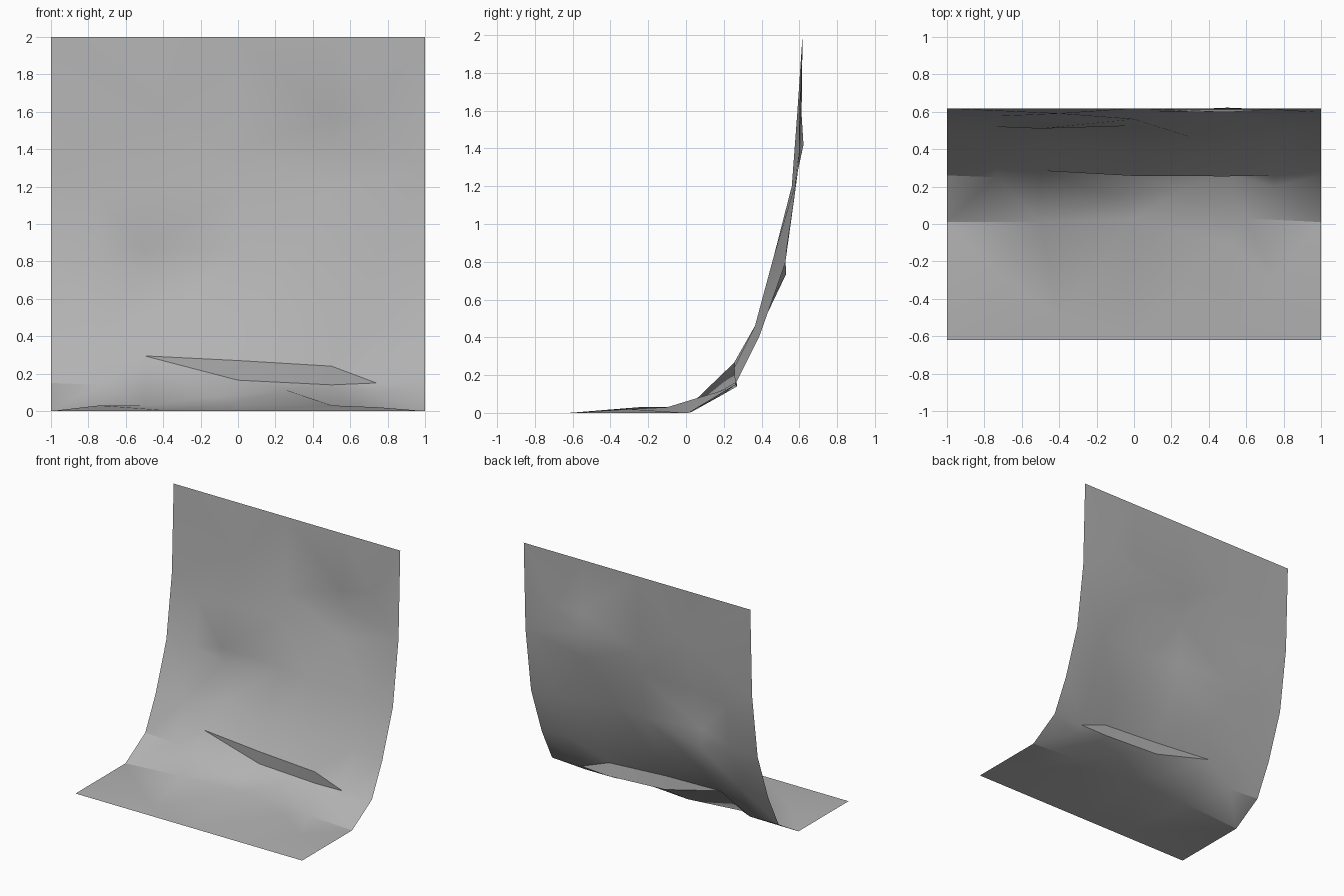
import bpy
import bmesh
from mathutils import Vector
from mathutils.geometry import delaunay_2d_cdt

default_cube = bpy.data.objects.get("Cube")
if default_cube:
    bpy.data.objects.remove(default_cube, do_unlink=True)

# Plain grey material
grey = bpy.data.materials.new("plain_grey")
grey.use_nodes = True
grey.diffuse_color = (0.45, 0.45, 0.45, 1)
grey.node_tree.nodes["Principled BSDF"].inputs["Base Color"].default_value = grey.diffuse_color

# Side profile (y, z) of the sheet's straight borders
profile = [(-.62, 0), (.01, 0), (.26, .15), (.39, .41), (.525, .79), (.595, 1.3), (.617, 2)]

# Creases that fold the sheet, as chains of (x, y, z)
creases = {
    "low_fold_under": [(-.5, .285, .295), (0, .268, .165), (.5, .27, .14), (.74, .26, .15)],
    "low_fold_lip": [(-.5, .285, .295), (0, .257, .27), (.5, .255, .24), (.74, .26, .15)],
    "middle_fold_under": [(-.75, .52, .805), (-.5, .53, .735), (0, .525, .845)],
    "middle_fold_lip": [(-.75, .52, .805), (-.5, .51, .865), (0, .525, .845)],
    "high_fold_under": [(0, .6, 1.4), (.5, .622, 1.42), (.74, .612, 1.58)],
    "high_fold_lip": [(0, .6, 1.4), (.5, .598, 1.56), (.74, .612, 1.58)],
    "long_ridge": [(-.4, .59, 1.6), (0, .56, 1.2), (.3, .465, .83), (.5, .365, .46), (.5, .255, .24)],
    "left_ridge": [(-.5, .53, .735), (-.74, .38, .42), (-.74, .25, .14)],
    "floor_ridge": [(-1, .01, 0), (-.5, .01, .03), (-.12, .15, .075), (0, .03, .035), (.5, -.1, .03)],
}

# Gentle dents and bumps between the creases
bumps = [
    (-.74, -.25, .03), (.75, -.3, .02), (-.4, -.5, .005), (.6, .03, .005),
    (.25, .18, .115), (.75, .2, .1), (0, .37, .46), (-.4, .4, .5),
    (.75, .4, .44), (.75, .52, .8), (.5, .575, 1.2), (-.5, .575, 1.2),
    (-.75, .575, 1.15),
]

points, point_edges = [], []


def add_point(co):
    """Return the index of a point, adding it when it is new."""
    co = tuple(co)
    if co not in points:
        points.append(co)
    return points.index(co)


def add_chain(chain):
    """Add points joined by edges which the surface must follow."""
    ids = [add_point(co) for co in chain]
    point_edges.extend(zip(ids, ids[1:]))


# Borders: mirrored side profiles and straight front and top ends
for side in (-1, 1):
    add_chain([(side, y, z) for y, z in profile])
for y, z in (profile[0], profile[-1]):
    add_chain([(x / 2, y, z) if abs(x) < 2 else (x // 2, y, z) for x in range(-2, 3)])
for chain in creases.values():
    add_chain(chain)
for co in bumps:
    add_point(co)

# Unroll the sheet (y + z grows along it) and triangulate it
flat = [Vector((x, y + z)) for x, y, z in points]
flat_verts, _, triangles, origins, _, _ = delaunay_2d_cdt(flat, point_edges, [], 0, 0.0001)

bm = bmesh.new()
sheet_verts = [bm.verts.new(points[ids[0]]) if ids else None for ids in origins]
for triangle in triangles:
    corners = [sheet_verts[i] for i in triangle]
    if all(corners):
        face = bm.faces.new(corners)
        if face.calc_area() < 0.00001:
            bm.faces.remove(face)

# Turn every face to the front and upper side
bm.normal_update()
for face in bm.faces:
    if face.normal.dot(Vector((0, -1, 1))) < 0:
        face.normal_flip()

mesh = bpy.data.meshes.new("creased_sheet")
bm.to_mesh(mesh)
bm.free()
mesh.materials.append(grey)
sheet = bpy.data.objects.new("creased_sheet", mesh)
bpy.context.collection.objects.link(sheet)

# Soft shading with sharp folds
bpy.ops.object.select_all(action="DESELECT")
sheet.select_set(True)
bpy.context.view_layer.objects.active = sheet
bpy.ops.object.shade_smooth_by_angle()
